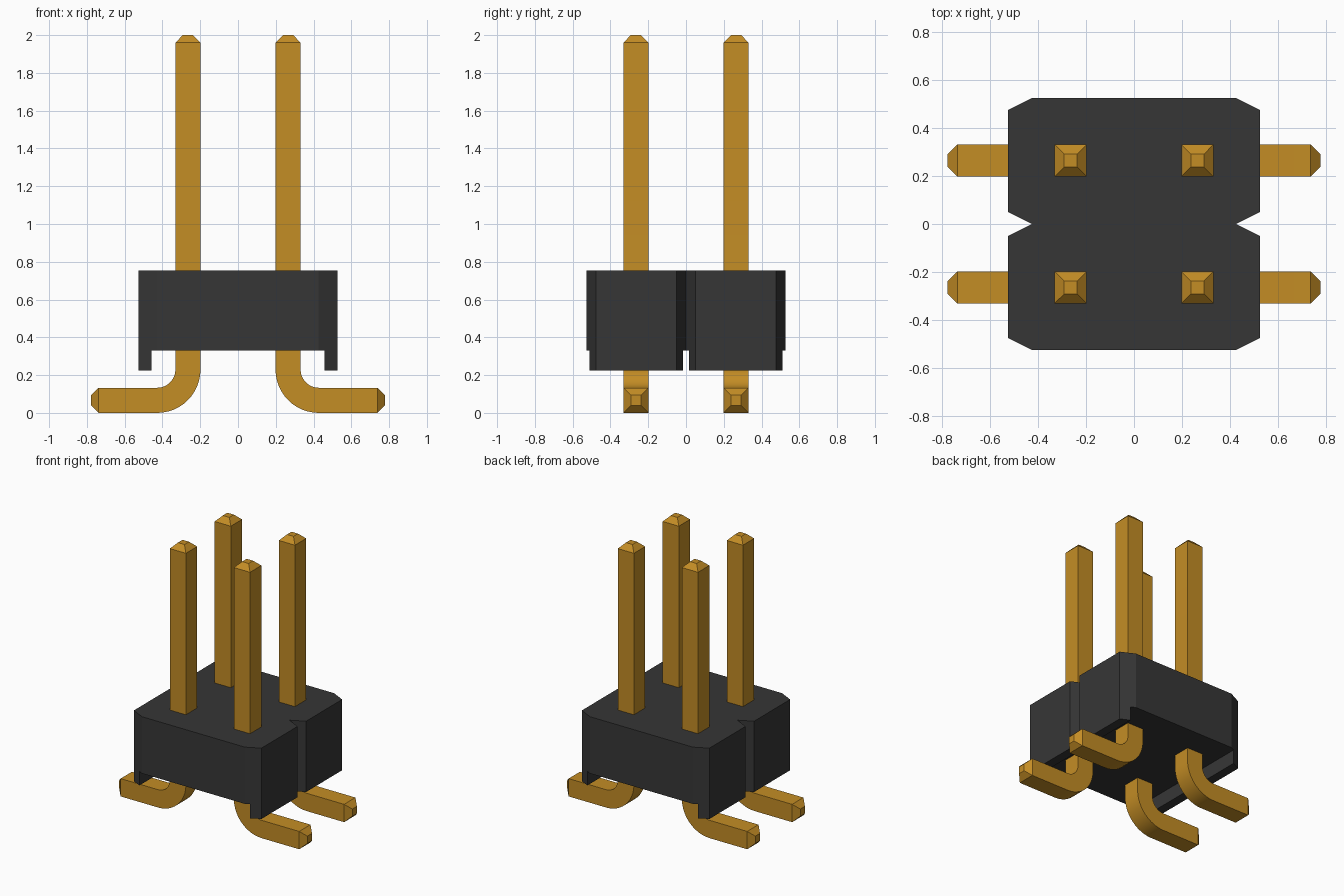
import bpy, bmesh, math
from mathutils import Vector

if "Cube" in bpy.data.objects:
    bpy.data.objects.remove(bpy.data.objects["Cube"], do_unlink=True)


def material(name, colour):
    m = bpy.data.materials.new(name)
    m.use_nodes = True
    m.diffuse_color = colour
    bsdf = next(n for n in m.node_tree.nodes if n.type == 'BSDF_PRINCIPLED')
    bsdf.inputs["Base Color"].default_value = colour
    return m


gold = material("gold metal", (0.55, 0.266, 0.0185, 1))
black = material("black plastic", (0.037, 0.037, 0.037, 1))


def add_object(name, bm, mat):
    bmesh.ops.recalc_face_normals(bm, faces=bm.faces)
    mesh = bpy.data.meshes.new(name)
    bm.to_mesh(mesh)
    bm.free()
    mesh.materials.append(mat)
    ob = bpy.data.objects.new(name, mesh)
    bpy.context.collection.objects.link(ob)
    return ob


def activate(ob):
    bpy.ops.object.select_all(action='DESELECT')
    ob.select_set(True)
    bpy.context.view_layer.objects.active = ob


def prism(name, outline, z0, z1, mat):
    bm = bmesh.new()
    base = bm.faces.new([bm.verts.new((x, y, z0)) for x, y in outline])
    top = bmesh.ops.extrude_face_region(bm, geom=[base])
    verts = [g for g in top["geom"] if isinstance(g, bmesh.types.BMVert)]
    bmesh.ops.translate(bm, verts=verts, vec=(0, 0, z1 - z0))
    return add_object(name, bm, mat)


# Housing: two chamfered cells meeting at notches
quarter = [(0.425, 0), (0.527, 0.051), (0.527, 0.476), (0.425, 0.527)]
right = [(x, -y) for x, y in reversed(quarter)] + quarter[1:]
outline = right + [(-x, y) for x, y in reversed(right)]
housing = prism("housing", outline, 0.225, 0.754, black)

# Slot under the housing, leaving a standoff rail on each side
slot = [(0.458, -0.7), (0.458, 0.7), (-0.458, 0.7), (-0.458, -0.7)]
cutter = prism("slot_cutter", slot, 0.1, 0.33, black)
cutter.hide_render = True
cut = housing.modifiers.new("slot", 'BOOLEAN')
cut.operation = 'DIFFERENCE'
cut.solver = 'EXACT'
cut.object = cutter
activate(housing)
bpy.ops.object.modifier_apply(modifier="slot")
bpy.data.objects.remove(cutter, do_unlink=True)

# Pins: square section swept down the post, round the bend and out the foot
HALF, TIP, PITCH = 0.0665, 0.027, 0.265
BEND, STEPS = 0.163, 12


def pin(name, sx, sy):
    centre_x = PITCH + BEND
    stations = [(PITCH, 2.0, 0, TIP), (PITCH, 1.96, 0, HALF)]
    for i in range(STEPS + 1):
        a = math.pi / 2 * i / STEPS
        stations.append((centre_x - BEND * math.cos(a),
                         HALF + BEND * (1 - math.sin(a)), a, HALF))
    end = math.pi / 2
    stations += [(0.738, HALF, end, HALF), (0.778, HALF, end, TIP)]
    bm = bmesh.new()
    rings = []
    for x, z, a, h in stations:
        side = Vector((math.cos(a), 0, math.sin(a)))
        ring = []
        for u, v in ((-h, -h), (h, -h), (h, h), (-h, h)):
            p = Vector((x, PITCH * sy + v, z)) + side * u
            ring.append(bm.verts.new((p.x * sx, p.y, p.z)))
        rings.append(ring)
    for a, b in zip(rings, rings[1:]):
        for i in range(4):
            j = (i + 1) % 4
            bm.faces.new((a[i], a[j], b[j], b[i]))
    bm.faces.new(rings[0])
    bm.faces.new(rings[-1])
    ob = add_object(name, bm, gold)
    activate(ob)
    bpy.ops.object.shade_smooth_by_angle(angle=math.radians(30))


for sx, side in ((1, "left"), (-1, "right")):
    for sy, end in ((-1, "front"), (1, "back")):
        pin(f"{end}_{side}_pin", sx, sy)
